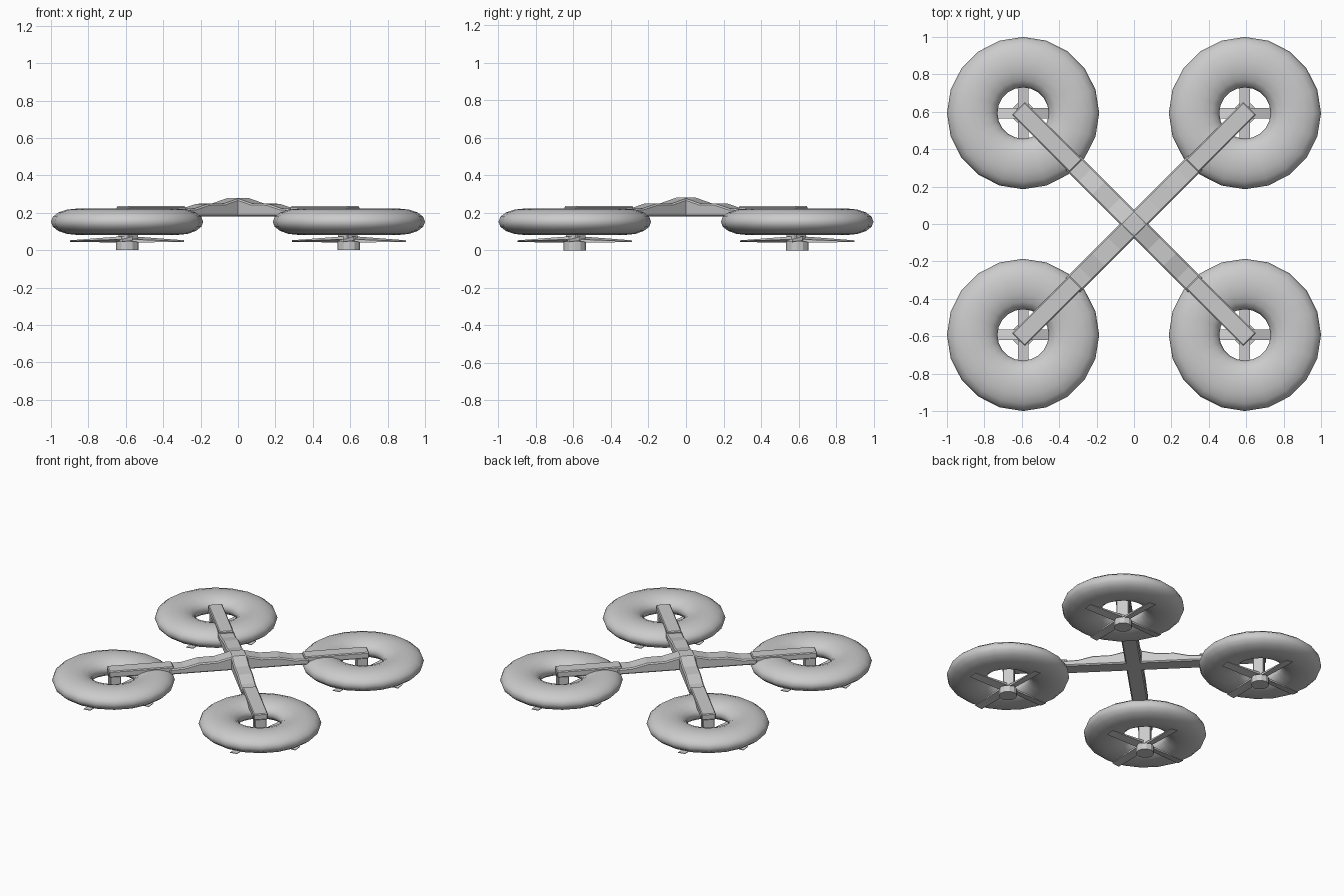
import bpy, bmesh, math
from mathutils import Matrix, Vector

if "Cube" in bpy.data.objects:
    bpy.data.objects.remove(bpy.data.objects["Cube"])

C = 0.593                 # ring centre offset on x and y
D = C * math.sqrt(2)      # ring centre distance along the arm


def finish(bm, name, matrix, bevel=0, smooth=False):
    bmesh.ops.recalc_face_normals(bm, faces=bm.faces)
    me = bpy.data.meshes.new(name)
    bm.to_mesh(me)
    bm.free()
    ob = bpy.data.objects.new(name, me)
    bpy.context.collection.objects.link(ob)
    ob.matrix_world = matrix
    if smooth:
        for p in me.polygons:
            p.use_smooth = True
    if bevel:
        m = ob.modifiers.new("bevel", 'BEVEL')
        m.width = bevel
        m.segments = 1
    return ob


def prism(name, profile, width, matrix, bevel):
    """Side profile (r, z) extruded across the width."""
    bm = bmesh.new()
    face = bm.faces.new([bm.verts.new((r, -width / 2, z)) for r, z in profile])
    ext = bmesh.ops.extrude_face_region(bm, geom=[face])
    vs = [g for g in ext["geom"] if isinstance(g, bmesh.types.BMVert)]
    bmesh.ops.translate(bm, verts=vs, vec=(0, width, 0))
    return finish(bm, name, matrix, bevel)


def ring(name, matrix, n=20, k=16):
    bm = bmesh.new()
    loops = []
    for i in range(n):
        a = 2 * math.pi * i / n
        loop = []
        for j in range(k):
            b = 2 * math.pi * j / k
            r = 0.272 + 0.135 * math.cos(b)
            loop.append(bm.verts.new((r * math.cos(a), r * math.sin(a),
                                      0.152 + 0.07 * math.sin(b))))
        loops.append(loop)
    for i in range(n):
        p, q = loops[i], loops[(i + 1) % n]
        for j in range(k):
            bm.faces.new((p[j], q[j], q[(j + 1) % k], p[(j + 1) % k]))
    return finish(bm, name, matrix, smooth=True)


def hub(name, matrix):
    bm = bmesh.new()
    for r, z0, z1 in ((0.06, 0.0, 0.047), (0.04, 0.04, 0.075)):
        bmesh.ops.create_cone(bm, cap_ends=True, segments=12, radius1=r, radius2=r,
                              depth=z1 - z0,
                              matrix=Matrix.Translation((0, 0, (z0 + z1) / 2)))
    return finish(bm, name, matrix)


def propeller(name, matrix):
    # four thin blades, slightly pitched, thinning to the tip
    bm = bmesh.new()
    for i in range(4):
        rot = Matrix.Rotation(i * math.pi / 2, 4, 'Z')
        made = bmesh.ops.create_cube(bm, size=1)["verts"]
        for v in made:
            tip = v.co.x > 0
            t = 0.004 if tip else 0.016
            pitch = 0.003 if tip else 0.008
            side = 1 if v.co.y > 0 else -1
            v.co = rot @ Vector((0.305 if tip else 0.03, side * 0.028,
                                 (0.048 if tip else 0.058) + side * pitch
                                 + t * v.co.z))
    return finish(bm, name, matrix)


# crossed centre beams with a raised peak in the middle
half = [(0.03, 0.28), (0.15, 0.25), (0.27, 0.248), (0.37, 0.224), (0.47, 0.22), (0.47, 0.18)]
beam = half + [(-r, z) for r, z in reversed(half)]
for i in range(2):
    prism("centre_beam", beam, 0.108, Matrix.Rotation(math.radians(45 + 90 * i), 4, 'Z'), 0.008)

# four rotor assemblies
outer = [(0.44, 0.187), (0.44, 0.235), (0.875, 0.235), (0.875, 0.19)]
post = [(D - 0.045, 0.04), (D - 0.045, 0.2), (D + 0.03, 0.2), (D + 0.03, 0.04)]
for i in range(4):
    a = math.radians(45 + 90 * i)
    along = Matrix.Rotation(a, 4, 'Z')
    at = Matrix.Translation((D * math.cos(a), D * math.sin(a), 0))
    prism("outer_arm", outer, 0.096, along, 0.006)
    prism("rotor_post", post, 0.082, along, 0.005)
    ring("rotor_ring", at)
    hub("rotor_hub", at)
    propeller("rotor_blades", at)
